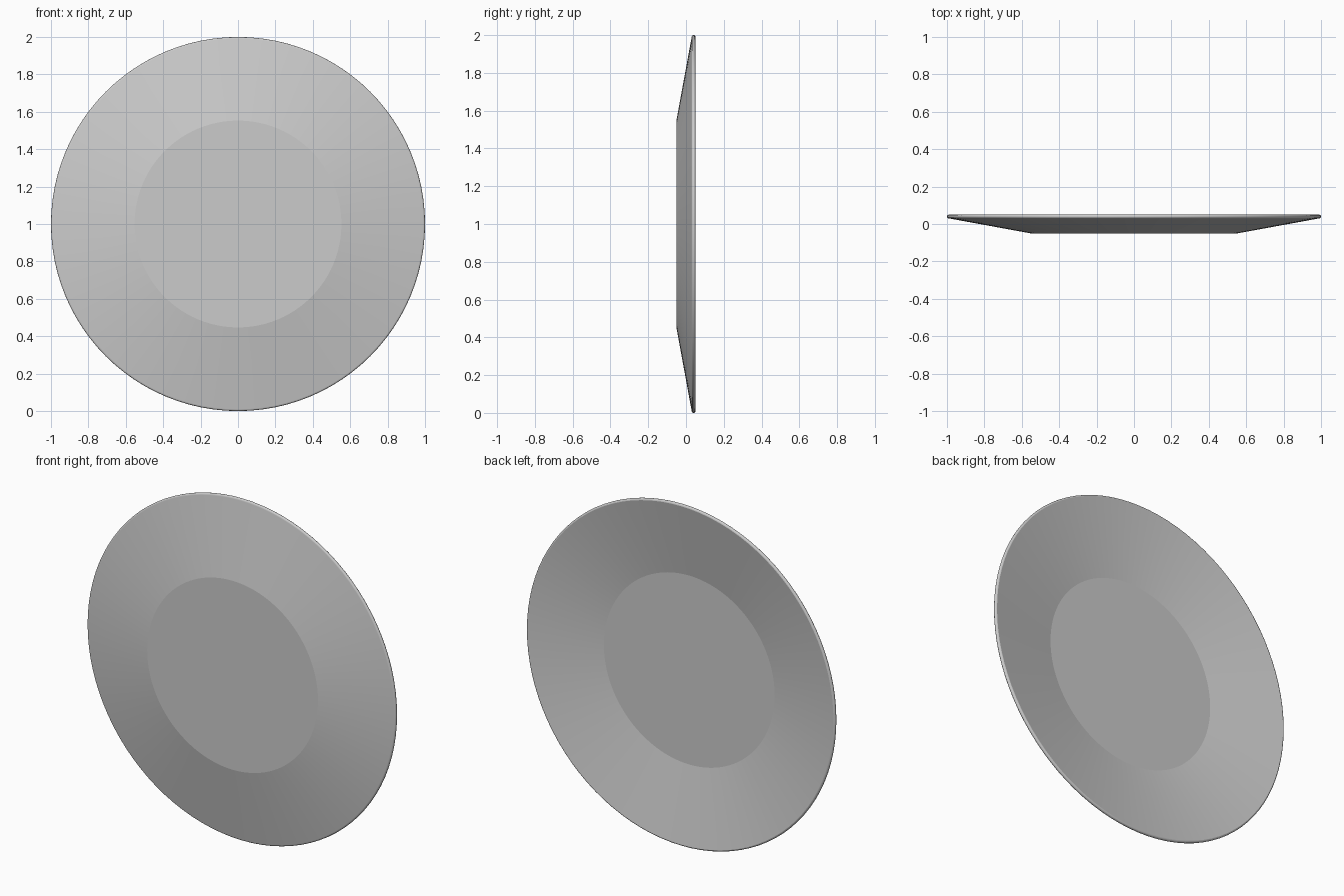
import bpy, bmesh, math
from mathutils import Matrix, Vector

cube = bpy.data.objects.get("Cube")
if cube:
    bpy.data.objects.remove(cube, do_unlink=True)

SEGMENTS = 96
WELL_RADIUS = 0.553
RIM_RADIUS = 0.01
RIM_STEPS = 8

# Plain ceramic grey
grey = bpy.data.materials.new("light_grey")
grey.use_nodes = True
color = (0.6, 0.6, 0.6, 1)
grey.diffuse_color = color
grey.node_tree.nodes["Principled BSDF"].inputs["Base Color"].default_value = color

# Profile as (radius, y): underside, rounded lip, hollow inside
profile = [(WELL_RADIUS, -0.05)]
for i in range(RIM_STEPS + 1):
    a = -math.pi / 2 + math.pi * i / RIM_STEPS
    profile.append((1 - RIM_RADIUS + RIM_RADIUS * math.cos(a),
                    0.04 + RIM_RADIUS * math.sin(a)))
profile.append((WELL_RADIUS, -0.03))

# Revolve the profile around the y axis
bm = bmesh.new()
rings = []
for radius, y in profile:
    turn = [2 * math.pi * k / SEGMENTS for k in range(SEGMENTS)]
    rings.append([bm.verts.new((radius * math.cos(t), y, 1 + radius * math.sin(t)))
                  for t in turn])
for a, b in zip(rings, rings[1:]):
    for k in range(SEGMENTS):
        n = (k + 1) % SEGMENTS
        bm.faces.new((a[k], a[n], b[n], b[k])).smooth = True

# Flat discs with crisp borders close the bottom and the well
for ring in (rings[0], rings[-1]):
    disc = bm.faces.new(ring)
    for edge in disc.edges:
        edge.smooth = False
# Crisp borders where the flared wall meets the lip
for ring in (rings[1], rings[-2]):
    for k in range(SEGMENTS):
        bm.edges.get((ring[k], ring[(k + 1) % SEGMENTS])).smooth = False
bmesh.ops.recalc_face_normals(bm, faces=bm.faces)

mesh = bpy.data.meshes.new("plate")
bm.to_mesh(mesh)
bm.free()
mesh.materials.append(grey)
bpy.context.collection.objects.link(bpy.data.objects.new("plate", mesh))
